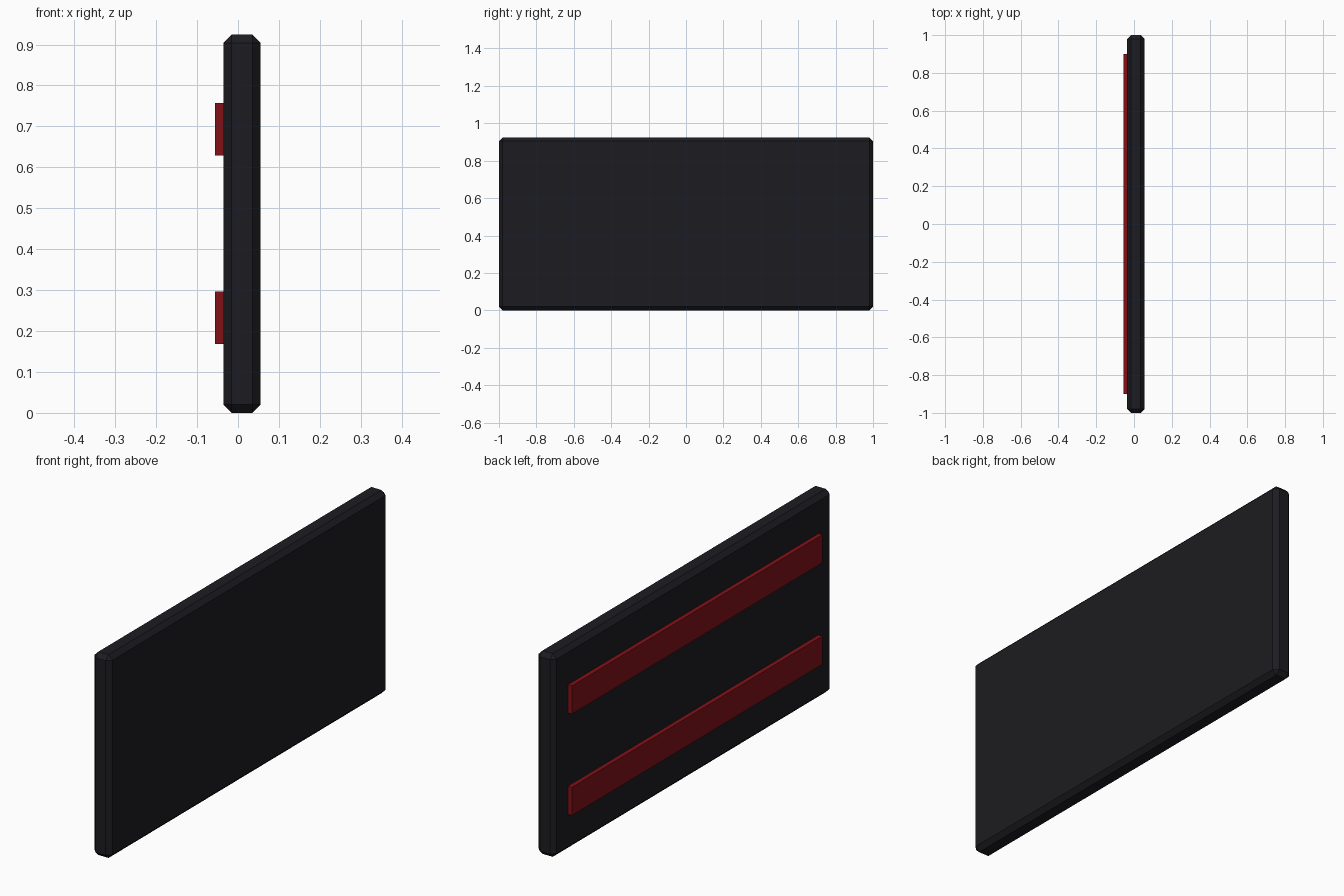
import bpy, bmesh
from mathutils import Vector

if "Cube" in bpy.data.objects:
    bpy.data.objects.remove(bpy.data.objects["Cube"])


def material(name, color):
    m = bpy.data.materials.new(name)
    m.diffuse_color = (*color, 1)
    m.use_nodes = True
    m.node_tree.nodes["Principled BSDF"].inputs["Base Color"].default_value = m.diffuse_color
    return m


def box(name, lo, hi, mat, bevel=0):
    lo, hi = Vector(lo), Vector(hi)
    bm = bmesh.new()
    bmesh.ops.create_cube(bm, size=1)
    bmesh.ops.scale(bm, vec=hi - lo, verts=bm.verts)
    mesh = bpy.data.meshes.new(name)
    bm.to_mesh(mesh)
    bm.free()
    mesh.materials.append(mat)
    ob = bpy.data.objects.new(name, mesh)
    ob.location = (lo + hi) / 2
    bpy.context.collection.objects.link(ob)
    if bevel:
        mod = ob.modifiers.new("Chamfer", 'BEVEL')
        mod.width = bevel
        mod.segments = 1
    return ob


black = material("black", (0.012, 0.0115, 0.015))
red = material("dark_red", (0.22, 0.006, 0.009))

# Chamfered slab
box("panel", (-0.036, -1, 0), (0.055, 1, 0.924), black, 0.02)

# Two horizontal strips on the left face
for label, z in (("lower", 0.232), ("upper", 0.693)):
    box(label + "_strip", (-0.056, -0.9, z - 0.064), (-0.034, 0.9, z + 0.064), red)
